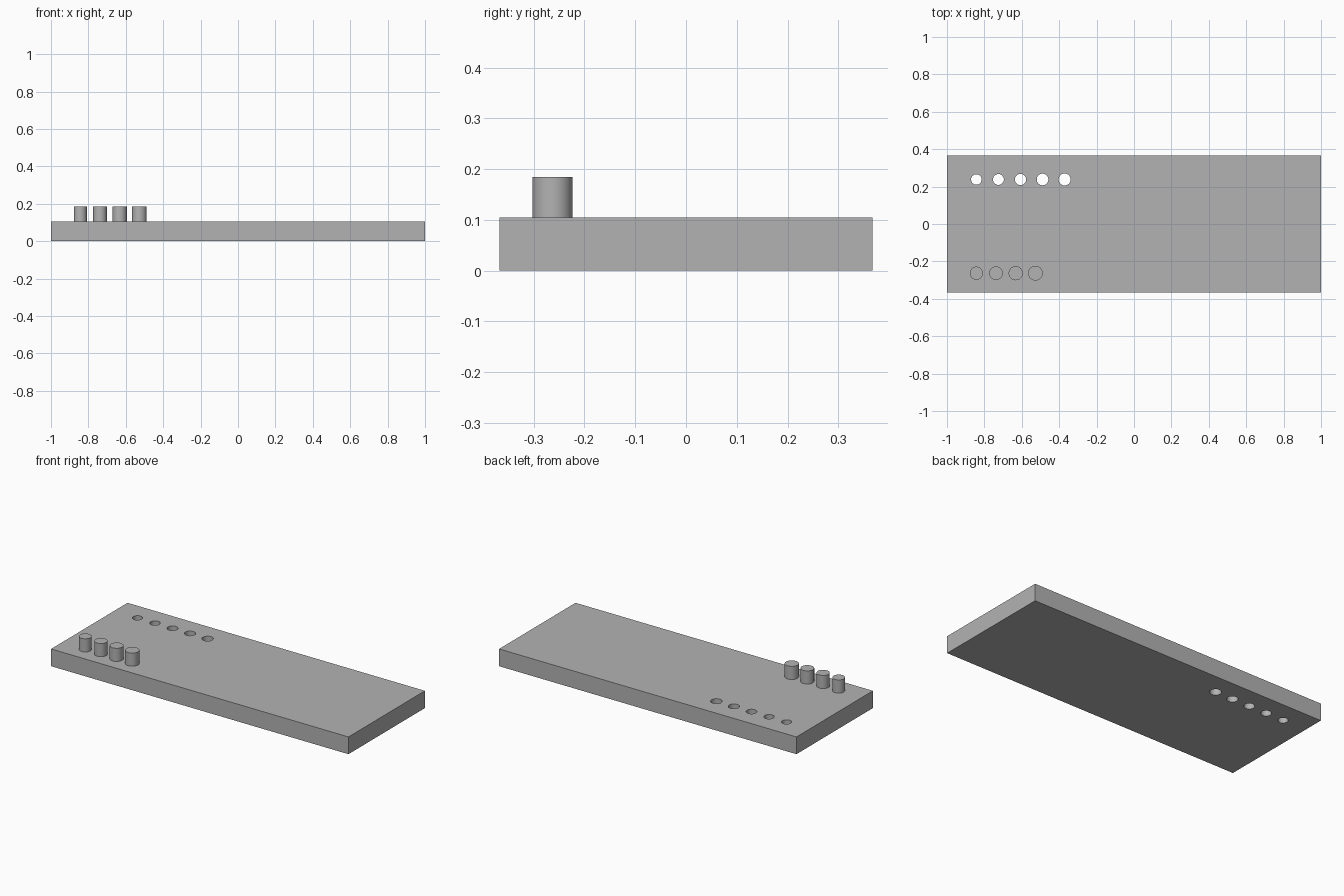
import bpy, bmesh
from mathutils import Matrix

cube = bpy.data.objects.get("Cube")
if cube:
    bpy.data.objects.remove(cube, do_unlink=True)

GREY = (0.45, 0.45, 0.45, 1.0)
grey = bpy.data.materials.new("plain grey")
grey.use_nodes = True
grey.diffuse_color = GREY
grey.node_tree.nodes["Principled BSDF"].inputs["Base Color"].default_value = GREY

THICK, PEG_TOP = 0.105, 0.185


def finish(name, bm):
    mesh = bpy.data.meshes.new(name)
    bm.to_mesh(mesh)
    bm.free()
    mesh.materials.append(grey)
    obj = bpy.data.objects.new(name, mesh)
    bpy.context.collection.objects.link(obj)
    return obj


def add_cylinder(bm, x, y, radius, z0, z1):
    bmesh.ops.create_cone(bm, cap_ends=True, segments=48, radius1=radius, radius2=radius,
                          depth=z1 - z0, matrix=Matrix.Translation((x, y, (z0 + z1) / 2)))


def smooth(obj):
    bpy.ops.object.select_all(action="DESELECT")
    obj.select_set(True)
    bpy.context.view_layer.objects.active = obj
    bpy.ops.object.shade_smooth_by_angle()


# Base slab
bm = bmesh.new()
bmesh.ops.create_cube(bm, size=1, matrix=Matrix.Translation((0, 0, THICK / 2))
                      @ Matrix.Diagonal((2, 0.734, THICK, 1)))
plate = finish("base_plate", bm)

# Row of five through holes, growing towards the left
bm = bmesh.new()
for i in range(5):
    add_cylinder(bm, -0.843 + 0.118 * i, 0.238, 0.028 + 0.001 * i, -0.1, 0.3)
cutter = finish("hole_cutter", bm)

drill = plate.modifiers.new("holes", "BOOLEAN")
drill.operation = "DIFFERENCE"
drill.solver = "EXACT"
drill.object = cutter
bpy.context.view_layer.objects.active = plate
bpy.ops.object.modifier_apply(modifier=drill.name)
bpy.data.objects.remove(cutter, do_unlink=True)
smooth(plate)

# Row of four pegs, growing towards the left
for i in range(4):
    bm = bmesh.new()
    add_cylinder(bm, -0.843 + 0.1053 * i, -0.263, 0.035 + 0.0014 * i, THICK, PEG_TOP)
    smooth(finish(f"peg_{i + 1}", bm))
